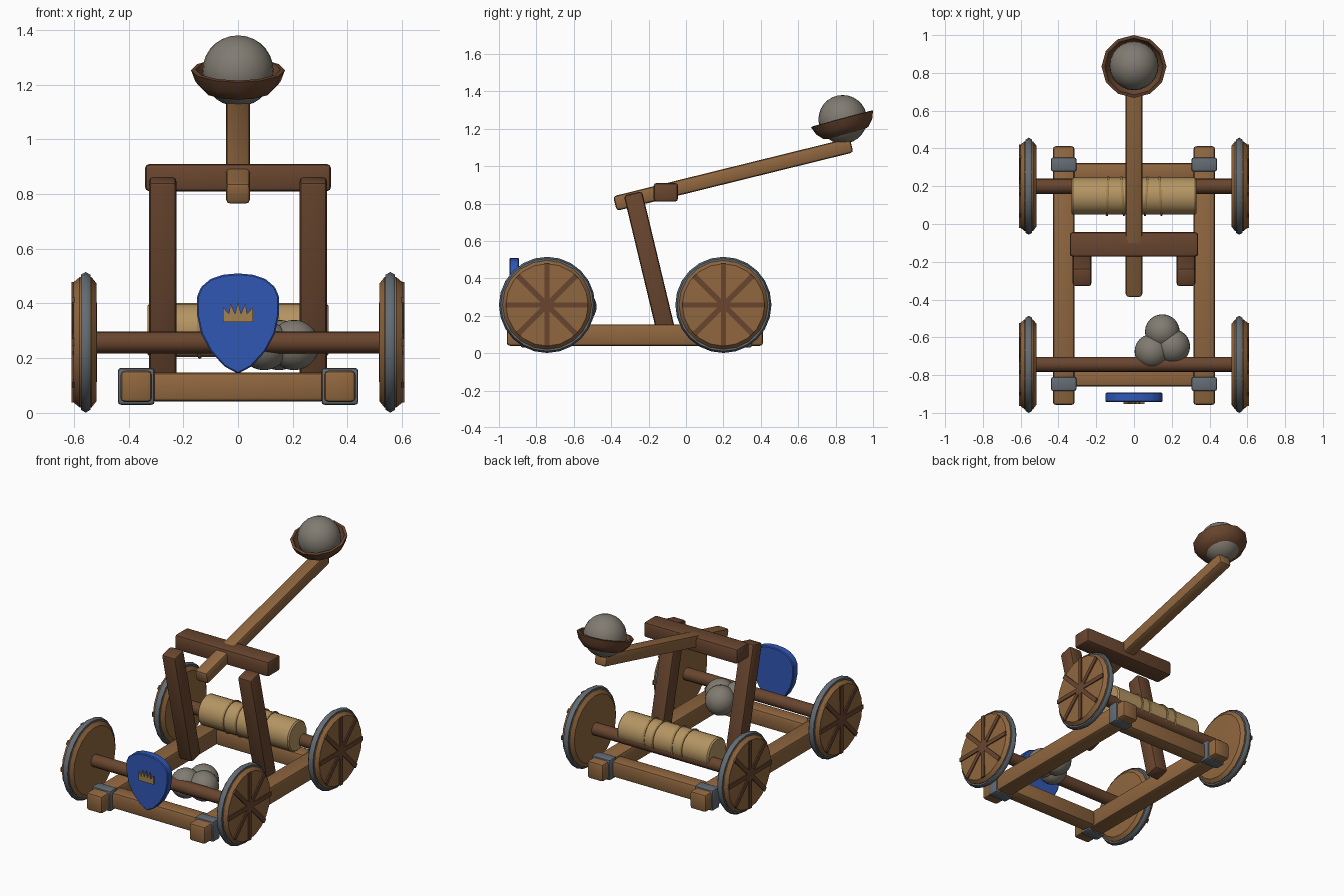
import bpy, bmesh, math
from mathutils import Vector, Matrix

if "Cube" in bpy.data.objects:
    bpy.data.objects.remove(bpy.data.objects["Cube"], do_unlink=True)


def material(name, r, g, b):
    m = bpy.data.materials.new(name)
    m.use_nodes = True
    m.diffuse_color = (r, g, b, 1)
    m.node_tree.nodes["Principled BSDF"].inputs["Base Color"].default_value = (r, g, b, 1)
    return m


LIGHT = material("light_wood", 0.28, 0.135, 0.05)
DARK = material("dark_wood", 0.14, 0.06, 0.028)
TAN = material("pale_wood", 0.46, 0.3, 0.125)
ROPE = material("rope", 0.36, 0.22, 0.08)
IRON = material("iron", 0.125, 0.15, 0.175)
STONE = material("stone", 0.22, 0.2, 0.165)
BLUE = material("blue_paint", 0.03, 0.095, 0.46)


def finish(bm, name, mat, matrix=Matrix(), bevel=0, segments=2, smooth=35):
    bmesh.ops.recalc_face_normals(bm, faces=bm.faces)
    if bevel:
        bmesh.ops.bevel(bm, geom=bm.edges[:], offset=bevel, segments=segments,
                        affect='EDGES', profile=0.5)
    bm.transform(matrix)
    me = bpy.data.meshes.new(name)
    bm.to_mesh(me)
    bm.free()
    me.materials.append(mat)
    ob = bpy.data.objects.new(name, me)
    bpy.context.collection.objects.link(ob)
    bpy.ops.object.select_all(action='DESELECT')
    ob.select_set(True)
    bpy.context.view_layer.objects.active = ob
    bpy.ops.object.shade_smooth_by_angle(angle=math.radians(smooth))
    return ob


def beam(name, mat, centre, size, tilt=0, bevel=0.016):
    bm = bmesh.new()
    bmesh.ops.create_cube(bm, size=1)
    bmesh.ops.scale(bm, vec=size, verts=bm.verts)
    return finish(bm, name, mat, Matrix.Translation(centre) @ Matrix.Rotation(tilt, 4, 'X'), bevel)


def lathe(name, mat, profile, matrix, steps=20, closed=False, smooth=35):
    """Spin (radius, height) points around the local z axis."""
    bm = bmesh.new()
    vs = [bm.verts.new((r, 0, h)) for r, h in profile]
    pairs = list(zip(vs, vs[1:])) + ([(vs[-1], vs[0])] if closed else [])
    edges = [bm.edges.new(p) for p in pairs]
    bmesh.ops.spin(bm, geom=vs + edges, cent=(0, 0, 0), axis=(0, 0, 1),
                   angle=math.tau, steps=steps, use_duplicate=False)
    bmesh.ops.remove_doubles(bm, verts=bm.verts, dist=0.0005)
    return finish(bm, name, mat, matrix, smooth=smooth)


def ring(name, mat, radius, thick, matrix, steps=24, sides=6):
    pts = [(radius + thick * math.cos(a), thick * math.sin(a))
           for a in (math.tau * i / sides for i in range(sides))]
    return lathe(name, mat, pts, matrix, steps, closed=True, smooth=60)


def along_x(x, y, z, side=1):
    return Matrix.Translation((x, y, z)) @ Matrix.Rotation(side * math.pi / 2, 4, 'Y')


def rod(name, mat, y, z, radius, half, steps=16):
    b = 0.008
    return lathe(name, mat, [(0, -half), (radius - b, -half), (radius, b - half),
                             (radius, half - b), (radius - b, half), (0, half)],
                 along_x(0, y, z), steps)


def ball(name, centre, radius):
    bm = bmesh.new()
    bmesh.ops.create_uvsphere(bm, u_segments=24, v_segments=14, radius=radius)
    return finish(bm, name, STONE, Matrix.Translation(centre), smooth=60)


def plate(name, mat, outline, y, depth, bevel=0):
    """Extrude an (x, z) outline backwards from y."""
    bm = bmesh.new()
    face = bm.faces.new([bm.verts.new((x, y, z)) for x, z in outline])
    ext = bmesh.ops.extrude_face_region(bm, geom=[face], use_keep_orig=True)
    bmesh.ops.translate(bm, vec=(0, depth, 0),
                        verts=[g for g in ext["geom"] if isinstance(g, bmesh.types.BMVert)])
    return finish(bm, name, mat, bevel=bevel, segments=1)


# Base frame
for side, label in ((1, "left"), (-1, "right")):
    beam(f"{label}_rail", LIGHT, (side * 0.372, -0.273, 0.097), (0.115, 1.37, 0.115))
    for y, end in ((-0.847, "front"), (0.315, "rear")):
        beam(f"{end}_{label}_band", IRON, (side * 0.372, y, 0.097), (0.135, 0.075, 0.135), bevel=0.012)
for y, end in ((-0.81, "front"), (0.272, "rear")):
    beam(f"{end}_cross_beam", LIGHT, (0, y, 0.095), (0.64, 0.1, 0.105))

# Axles and wheels
AXLE_Z, WHEEL_X = 0.258, 0.557
for y, end in ((-0.743, "front"), (0.2, "rear")):
    rod(f"{end}_axle", DARK, y, AXLE_Z, 0.04, 0.53)
    for side, label in ((1, "left"), (-1, "right")):
        place = along_x(side * WHEEL_X, y, AXLE_Z, side)
        lathe(f"{end}_{label}_wheel", LIGHT,
              [(0, -0.042), (0.215, -0.04), (0.238, -0.022), (0.238, 0.022),
               (0.22, 0.044), (0, 0.046)], place, 20)
        ring(f"{end}_{label}_tyre", IRON, 0.237, 0.02, place)
        for i in range(4):
            bm = bmesh.new()
            bmesh.ops.create_cube(bm, size=1)
            bmesh.ops.scale(bm, vec=(0.44, 0.028, 0.016), verts=bm.verts)
            finish(bm, f"{end}_{label}_spoke_{i + 1}", DARK,
                   place @ Matrix.Rotation(i * math.pi / 4, 4, 'Z') @ Matrix.Translation((0, 0, 0.044)))

# Leaning posts and top bar
for side, label in ((1, "left"), (-1, "right")):
    beam(f"{label}_post", DARK, (side * 0.275, -0.194, 0.48), (0.1, 0.1, 0.77), math.radians(13.5))
beam("top_bar", DARK, (0, -0.108, 0.86), (0.68, 0.13, 0.1))

# Throwing arm, bowl and loaded stone
start, end = Vector((0, -0.38, 0.8)), Vector((0, 0.885, 1.112))
tilt = math.atan2(end.z - start.z, end.y - start.y)
beam("throwing_arm", LIGHT, (start + end) / 2, (0.088, (end - start).length, 0.08), tilt)
lathe("bowl", DARK, [(0.085, -0.09), (0.125, -0.078), (0.155, -0.045), (0.172, 0),
                     (0.155, 0.002), (0.138, -0.04), (0.11, -0.065), (0.085, -0.075)],
      Matrix.Translation((0, 0.834, 1.253)) @ Matrix.Rotation(math.radians(15), 4, 'X'),
      12, closed=True)
ball("loaded_stone", (0, 0.838, 1.25), 0.13)

# Winch drum with rope coils
DRUM_Y, DRUM_Z = 0.147, 0.303
rod("winch_drum", TAN, DRUM_Y, DRUM_Z, 0.098, 0.33, 24)
for i, (x, lean) in enumerate(((-0.14, 2), (-0.06, -4), (0.065, 4), (0.14, -3))):
    ring(f"rope_coil_{i + 1}", ROPE, 0.099, 0.007,
         along_x(x, DRUM_Y, DRUM_Z) @ Matrix.Rotation(math.radians(lean), 4, 'X'))

# Spare stones
for i, (x, y) in enumerate(((0.15, -0.57), (0.095, -0.675), (0.205, -0.648))):
    ball(f"spare_stone_{i + 1}", (x, y, 0.248), 0.092)

# Shield with a crown badge
half = [(0.055, 0.505), (0.1, 0.49), (0.135, 0.46), (0.15, 0.425), (0.15, 0.36),
        (0.135, 0.29), (0.1, 0.225), (0.05, 0.17)]
outline = [(0, 0.51)] + half + [(0, 0.143)] + [(-x, z) for x, z in reversed(half)]
plate("shield", BLUE, outline, -0.943, 0.05, 0.005)
crown = [(-0.055, 0.332), (0.055, 0.332)]
for i in range(5):
    x = 0.044 - 0.022 * i
    crown += [(x * 1.25, 0.405 - 0.15 * abs(x) - 0.012 * (i % 4 == 0)), (x - 0.011, 0.362)]
crown[-1] = (-0.055, 0.345)
plate("shield_crown", ROPE, crown, -0.952, 0.0095)
